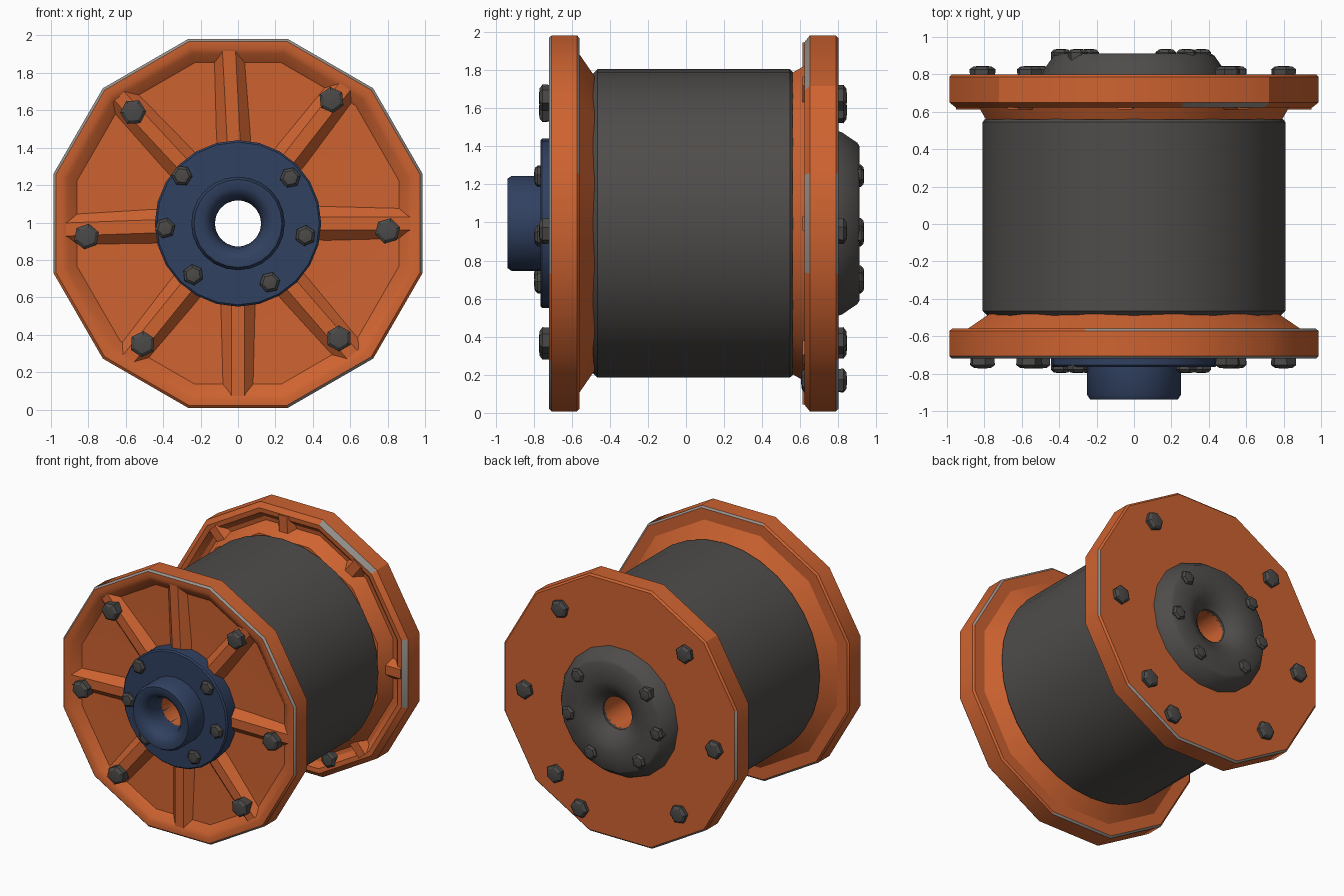
import bpy, bmesh, math, random
from mathutils import Vector

if "Cube" in bpy.data.objects:
    bpy.data.objects.remove(bpy.data.objects["Cube"])

random.seed(4)
CZ = 0.995  # height of the spool axis


def material(name, rgb):
    m = bpy.data.materials.new(name)
    m.diffuse_color = (*rgb, 1)
    m.use_nodes = True
    m.node_tree.nodes["Principled BSDF"].inputs["Base Color"].default_value = m.diffuse_color
    return m


ORANGE = material("orange paint", (0.62, 0.125, 0.03))
GREY = material("drum grey", (0.078, 0.073, 0.069))
BOLT = material("bolt grey", (0.07, 0.068, 0.066))
BLUE = material("hub blue", (0.030, 0.052, 0.118))
WORN = material("worn metal", (0.32, 0.29, 0.27))


def add_lathe(bm, profile, n, phase=0.0, cx=0.0, cz=CZ, closed=True, worn=()):
    """Spin (radius, y) points round the y axis; worn = profile steps with scuffed faces."""
    rings = []
    for r, y in profile:
        ring = []
        for i in range(n):
            a = phase + 2 * math.pi * i / n
            ring.append(bm.verts.new((cx + r * math.cos(a), y, cz + r * math.sin(a))))
        rings.append(ring)
    steps = len(rings) if closed else len(rings) - 1
    for k in range(steps):
        p, q = rings[k], rings[(k + 1) % len(rings)]
        for i in range(n):
            j = (i + 1) % n
            f = bm.faces.new((p[i], p[j], q[j], q[i]))
            if k in worn and random.random() < 0.5:
                f.material_index = 1
    if not closed:
        bm.faces.new(rings[0])
        bm.faces.new(rings[-1])


def add_rib(bm, angle, r0, r1, base, top, wb, wt):
    """Tapered radial rib, wide at its base and narrow on top."""
    a = math.radians(angle)
    u = Vector((math.cos(a), 0, math.sin(a)))
    s = Vector((-u.z, 0, u.x))
    v = []
    for r in (r0, r1):
        for y, w in ((base, -wb), (top, -wt), (top, wt), (base, wb)):
            v.append(bm.verts.new(u * r + s * w + Vector((0, y, CZ))))
    bm.faces.new(v[:4])
    bm.faces.new(v[4:])
    for i in range(4):
        j = (i + 1) % 4
        bm.faces.new((v[i], v[j], v[j + 4], v[i + 4]))


def finish(bm, name, mats, smooth=30):
    bmesh.ops.recalc_face_normals(bm, faces=bm.faces)
    me = bpy.data.meshes.new(name)
    bm.to_mesh(me)
    bm.free()
    for m in mats:
        me.materials.append(m)
    ob = bpy.data.objects.new(name, me)
    bpy.context.collection.objects.link(ob)
    bpy.context.view_layer.objects.active = ob
    ob.select_set(True)
    if smooth:
        bpy.ops.object.shade_smooth_by_angle(angle=math.radians(smooth))
    ob.select_set(False)
    return ob


def lathe(name, profile, n, mat, smooth=40, phase=0.0):
    bm = bmesh.new()
    add_lathe(bm, profile, n, phase)
    return finish(bm, name, [mat], smooth)


RIBS = (0, 52, 93, 133, 182, 231, 270, 311)
P12 = math.radians(15)

# Front flange: twelve-sided dish with a raised rim, ribs and a cone behind
bm = bmesh.new()
add_lathe(bm, [(0.15, -0.66), (0.5, -0.655), (0.89, -0.665), (0.94, -0.705), (0.97, -0.72),
               (1.008, -0.72), (1.022, -0.706), (1.022, -0.572), (1.008, -0.56),
               (0.92, -0.56), (0.80, -0.48), (0.15, -0.48)], 12, P12, worn=(5, 7))
for a in RIBS:
    add_rib(bm, a, 0.3, 0.93, -0.645, -0.712, 0.10, 0.035)
finish(bm, "front_flange", [ORANGE, WORN])

# Rear flange: ribbed towards the drum, flat behind
bm = bmesh.new()
add_lathe(bm, [(0.15, 0.56), (0.82, 0.56), (0.85, 0.61), (0.88, 0.665), (0.91, 0.66), (0.95, 0.625),
               (0.985, 0.622), (1.022, 0.65), (1.022, 0.787), (1.008, 0.80), (0.15, 0.80)],
          12, P12, worn=(6, 8))
for a in RIBS:
    add_rib(bm, a, 0.6, 0.95, 0.68, 0.612, 0.09, 0.035)
finish(bm, "rear_flange", [ORANGE, WORN])

# Drum and the bore through it
lathe("drum", [(0.15, -0.49), (0.785, -0.49), (0.81, -0.465), (0.81, 0.545),
               (0.785, 0.572), (0.15, 0.572)], 32, GREY)
lathe("bore_tube", [(0.125, -0.75), (0.17, -0.75), (0.17, 0.81), (0.125, 0.81)], 16, ORANGE)

# Front hub: round plate with a rounded hollow boss
lathe("front_hub", [(0.126, -0.65), (0.445, -0.65), (0.445, -0.755), (0.435, -0.765), (0.25, -0.765),
                    (0.25, -0.915), (0.235, -0.938), (0.19, -0.938), (0.155, -0.915),
                    (0.133, -0.875), (0.124, -0.82)], 24, BLUE)

# Rear hub: tapered cap with a dished centre
lathe("rear_hub", [(0.126, 0.79), (0.495, 0.79), (0.485, 0.82), (0.43, 0.90), (0.41, 0.912),
                   (0.27, 0.912), (0.21, 0.895), (0.16, 0.86), (0.124, 0.83)], 18, GREY)

# Bolts: domed hexagon heads at hand-placed spots shared by both ends
OUTER = [(-0.56, 1.59), (0.50, 1.655), (0.80, 0.955), (0.54, 0.38), (-0.51, 0.35), (-0.81, 0.925)]
INNER = [(-0.30, 1.25), (0.28, 1.24), (0.36, 0.93), (0.17, 0.68), (-0.24, 0.72), (-0.39, 0.97)]


def bolts(name, spots, radius, base, tip):
    bm = bmesh.new()
    d = 0.018 if tip > base else -0.018
    for x, z in spots:
        add_lathe(bm, [(radius * 0.95, base), (radius, tip - d), (radius * 0.72, tip - d * 0.2),
                       (radius * 0.3, tip)], 6, random.random(), x, z, closed=False)
    finish(bm, name, [BOLT], 20)


EXTRA = [(0.33, 0.17)]
bolts("front_rim_bolts", OUTER, 0.07, -0.68, -0.772)
bolts("front_hub_bolts", INNER, 0.056, -0.74, -0.797)
bolts("rear_rim_bolts", OUTER + EXTRA, 0.07, 0.78, 0.845)
bolts("rear_hub_bolts", INNER, 0.056, 0.87, 0.936)
bolts("inner_rim_bolt", EXTRA, 0.065, 0.68, 0.605)
